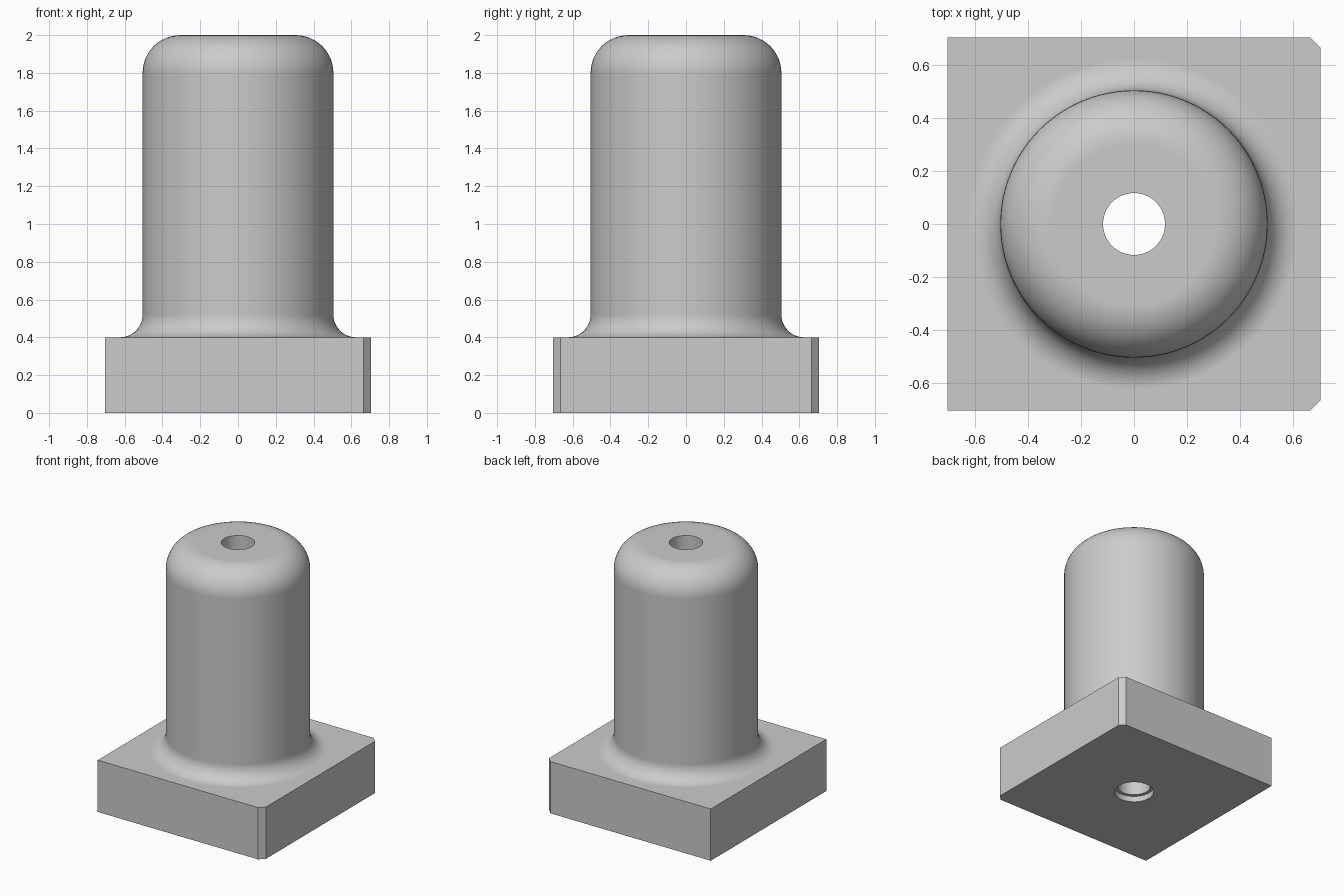
import bpy, bmesh, math
from mathutils import Vector

if "Cube" in bpy.data.objects:
    bpy.data.objects.remove(bpy.data.objects["Cube"], do_unlink=True)

HALF = 0.705        # half width of the base
BASE_TOP = 0.4
POST_R = 0.505
BORE_R = 0.117
SINK_R = 0.142
SINK_DEPTH = 0.045
SIDES = 96

grey = bpy.data.materials.new("light grey")
grey.use_nodes = True
colour = (0.6, 0.6, 0.6, 1)
grey.diffuse_color = colour
grey.node_tree.nodes["Principled BSDF"].inputs["Base Color"].default_value = colour


def add_object(name, bm):
    bmesh.ops.recalc_face_normals(bm, faces=bm.faces)
    mesh = bpy.data.meshes.new(name)
    bm.to_mesh(mesh)
    bm.free()
    mesh.materials.append(grey)
    obj = bpy.data.objects.new(name, mesh)
    bpy.context.collection.objects.link(obj)
    return obj


def arc(cx, cz, r, start, end, steps=12):
    angles = [math.radians(start + (end - start) * i / steps) for i in range(steps + 1)]
    return [(cx + r * math.cos(a), cz + r * math.sin(a)) for a in angles]


def lathe(name, profile):
    """Solid of revolution from (radius, height) points, capped at both ends."""
    bm = bmesh.new()
    rings = []
    for r, z in profile:
        turn = [2 * math.pi * i / SIDES for i in range(SIDES)]
        rings.append([bm.verts.new((r * math.cos(a), r * math.sin(a), z)) for a in turn])
    for low, high in zip(rings, rings[1:]):
        for i in range(SIDES):
            j = (i + 1) % SIDES
            bm.faces.new((low[i], low[j], high[j], high[i]))
    bm.faces.new(rings[0])
    bm.faces.new(rings[-1])
    return add_object(name, bm)


def combine(target, other, operation):
    mod = target.modifiers.new(operation.lower(), "BOOLEAN")
    mod.operation = operation
    mod.solver = "EXACT"
    mod.object = other
    bpy.context.view_layer.objects.active = target
    bpy.ops.object.modifier_apply(modifier=mod.name)
    bpy.data.objects.remove(other, do_unlink=True)


# Square base with the two corners on +x chamfered
bm = bmesh.new()
bmesh.ops.create_cube(bm, size=1)
for v in bm.verts:
    v.co = Vector((v.co.x * 2 * HALF, v.co.y * 2 * HALF, (v.co.z + 0.5) * BASE_TOP))
corners = [e for e in bm.edges
           if all(v.co.x > 0 for v in e.verts) and e.verts[0].co.y == e.verts[1].co.y]
bmesh.ops.bevel(bm, geom=corners, offset=0.04, segments=1, affect="EDGES")
body = add_object("base_and_post", bm)

# Round post with a flared foot and a rounded top
foot, crown = 0.12, 0.2
profile = [(POST_R + foot, BASE_TOP - 0.1)]
profile += arc(POST_R + foot, BASE_TOP + foot, foot, 270, 180)
profile += arc(POST_R - crown, 2 - crown, crown, 0, 90)
combine(body, lathe("post", profile), "UNION")

# Through bore with a shallow counterbore underneath
bore = [(SINK_R, -0.1), (SINK_R, SINK_DEPTH), (BORE_R, SINK_DEPTH), (BORE_R, 2.1)]
combine(body, lathe("bore_cutter", bore), "DIFFERENCE")

# Smooth curves, crisp edges, flat faces kept flat
bpy.ops.object.select_all(action="DESELECT")
body.select_set(True)
bpy.context.view_layer.objects.active = body
bpy.ops.object.shade_smooth_by_angle(angle=math.radians(30))
weighted = body.modifiers.new("flat_faces", "WEIGHTED_NORMAL")
weighted.keep_sharp = True
